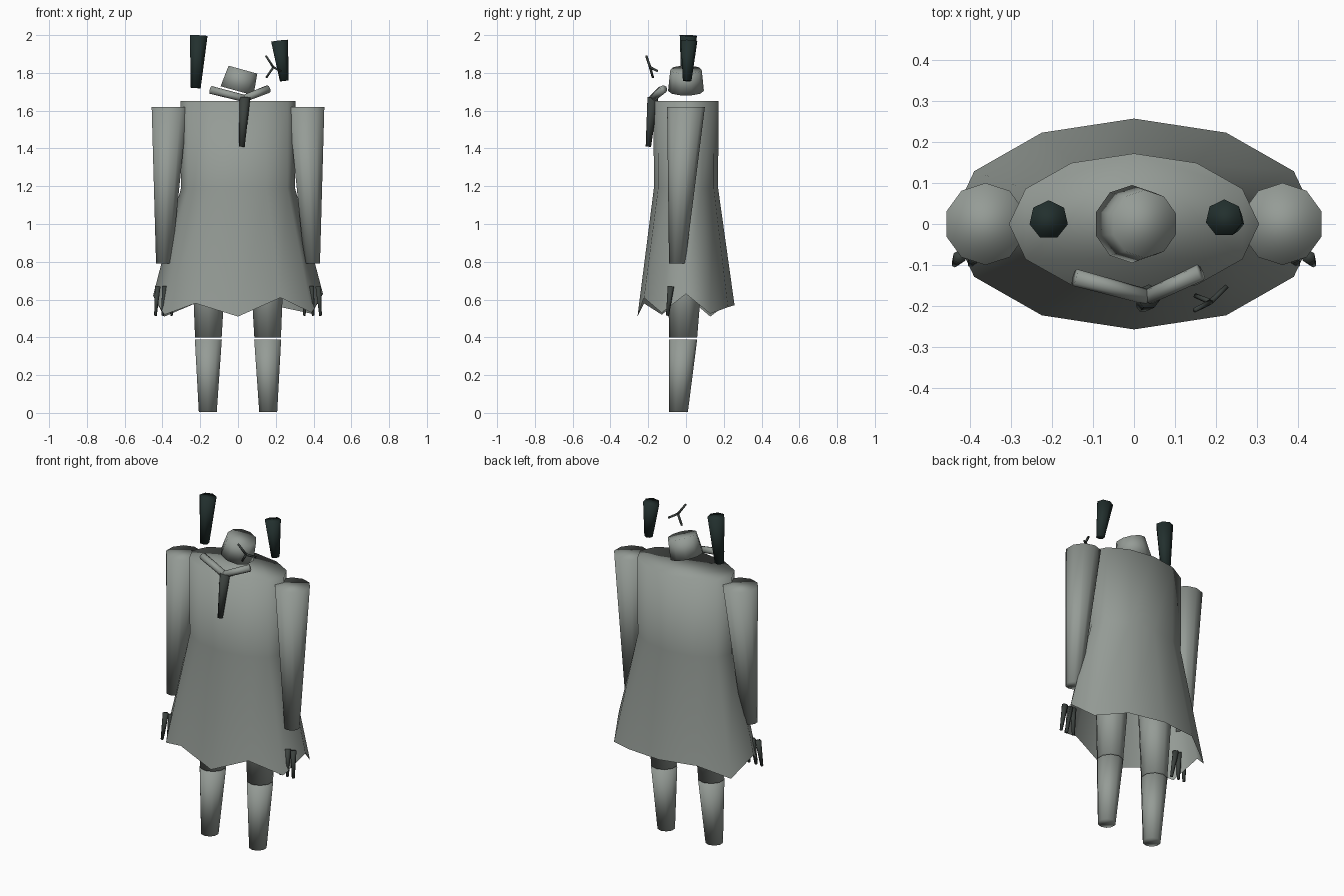
import bpy, bmesh, math
from mathutils import Vector

if "Cube" in bpy.data.objects:
    bpy.data.objects.remove(bpy.data.objects["Cube"])


def material(name, rgb):
    m = bpy.data.materials.new(name)
    m.diffuse_color = (*rgb, 1)
    m.use_nodes = True
    m.node_tree.nodes["Principled BSDF"].inputs["Base Color"].default_value = m.diffuse_color
    return m


GREY = material("stone_grey", (0.30, 0.33, 0.305))
DARK = material("dark_teal", (0.016, 0.029, 0.027))
CHAR = material("charcoal", (0.045, 0.054, 0.049))


def rings_object(name, rings, mat, cap_start=True, cap_end=True):
    """Bridge a list of equally sized rings of points into a smooth skin."""
    bm = bmesh.new()
    vs = [[bm.verts.new(p) for p in ring] for ring in rings]
    n = len(rings[0])
    for a, b in zip(vs, vs[1:]):
        for i in range(n):
            j = (i + 1) % n
            bm.faces.new((a[i], a[j], b[j], b[i]))
    if cap_start:
        bm.faces.new(vs[0][::-1])
    if cap_end:
        bm.faces.new(vs[-1])
    bmesh.ops.recalc_face_normals(bm, faces=bm.faces)
    me = bpy.data.meshes.new(name)
    bm.to_mesh(me)
    bm.free()
    me.materials.append(mat)
    me.shade_smooth()
    ob = bpy.data.objects.new(name, me)
    bpy.context.collection.objects.link(ob)
    return ob


def taper(name, p0, p1, r0, r1, mat, n=10, level=False):
    """Tapered rod from p0 to p1; level keeps its ends horizontal."""
    p0, p1 = Vector(p0), Vector(p1)
    d = Vector((0, 0, 1)) if level else (p1 - p0).normalized()
    u = Vector((0, 1, 0))
    u = (u - d * u.dot(d)).normalized()
    w = u.cross(d)
    rings = [[p + (u * math.cos(t) + w * math.sin(t)) * r
              for t in (2 * math.pi * i / n for i in range(n))]
             for p, r in ((p0, r0), (p1, r1))]
    return rings_object(name, rings, mat)


# Coat: straight chest flaring to a ragged, open hem
hem = [0.63, 0.525, 0.56, 0.57, 0.58, 0.51, 0.62, 0.52, 0.58, 0.51, 0.61, 0.53]


def oval(rx, ry, heights):
    return [(rx * math.cos(i * math.pi / 6), ry * math.sin(i * math.pi / 6), z)
            for i, z in enumerate(heights)]


rings_object("coat", [oval(0.45, 0.257, hem),
                      oval(0.302, 0.17, [1.19] * 12),
                      oval(0.305, 0.172, [1.65] * 12)], GREY, cap_start=False)

# Neck stub, leaning to one side
taper("neck", (-0.005, 0, 1.705), (0.026, 0, 1.817), 0.095, 0.083, GREY)

# Arms, legs and fingers on both sides
for s, side in ((-1, "left"), (1, "right")):
    taper(f"arm_{side}", (s * 0.393, -0.047, 0.79), (s * 0.362, 0, 1.62),
          0.043, 0.1, GREY, level=True)
    taper(f"upper_leg_{side}", (s * 0.157, -0.015, 0.398), (s * 0.152, 0, 0.9),
          0.074, 0.1, GREY, level=True)
    taper(f"lower_leg_{side}", (s * 0.16, -0.04, 0.005), (s * 0.157, -0.016, 0.388),
          0.05, 0.075, GREY, level=True)
    for k, (top, tip) in enumerate(((0.425, 0.437), (0.388, 0.398), (0.365, 0.35))):
        taper(f"finger_{side}_{k + 1}", (s * top, -0.08, 0.67),
              (s * tip, -0.098, 0.515), 0.017, 0.008, CHAR, n=6)

# Floating horns, wider at the top
taper("horn_left", (-0.224, 0, 1.72), (-0.208, 0.01, 1.998), 0.027, 0.048, DARK, n=7)
taper("horn_right", (0.245, 0.005, 1.758), (0.22, 0.014, 1.97), 0.024, 0.046, DARK, n=7)

# Curved bar in front of the neck: two rods meeting in the middle
mid = (0.033, -0.178, 1.665)
taper("bar_left", (-0.145, -0.13, 1.71), mid, 0.021, 0.019, GREY, n=8)
taper("bar_right", mid, (0.162, -0.118, 1.715), 0.019, 0.021, GREY, n=8)

# Long dark nose hanging from the bar
taper("nose", (0.036, -0.177, 1.67), (0.021, -0.2, 1.41), 0.03, 0.015, CHAR, n=7)

# Three-pronged twig
hub = (0.187, -0.19, 1.83)
for k, tip in enumerate(((0.148, -0.21, 1.89), (0.15, -0.175, 1.775), (0.226, -0.152, 1.81))):
    taper(f"twig_{k + 1}", hub, tip, 0.007, 0.006, CHAR, n=6)
